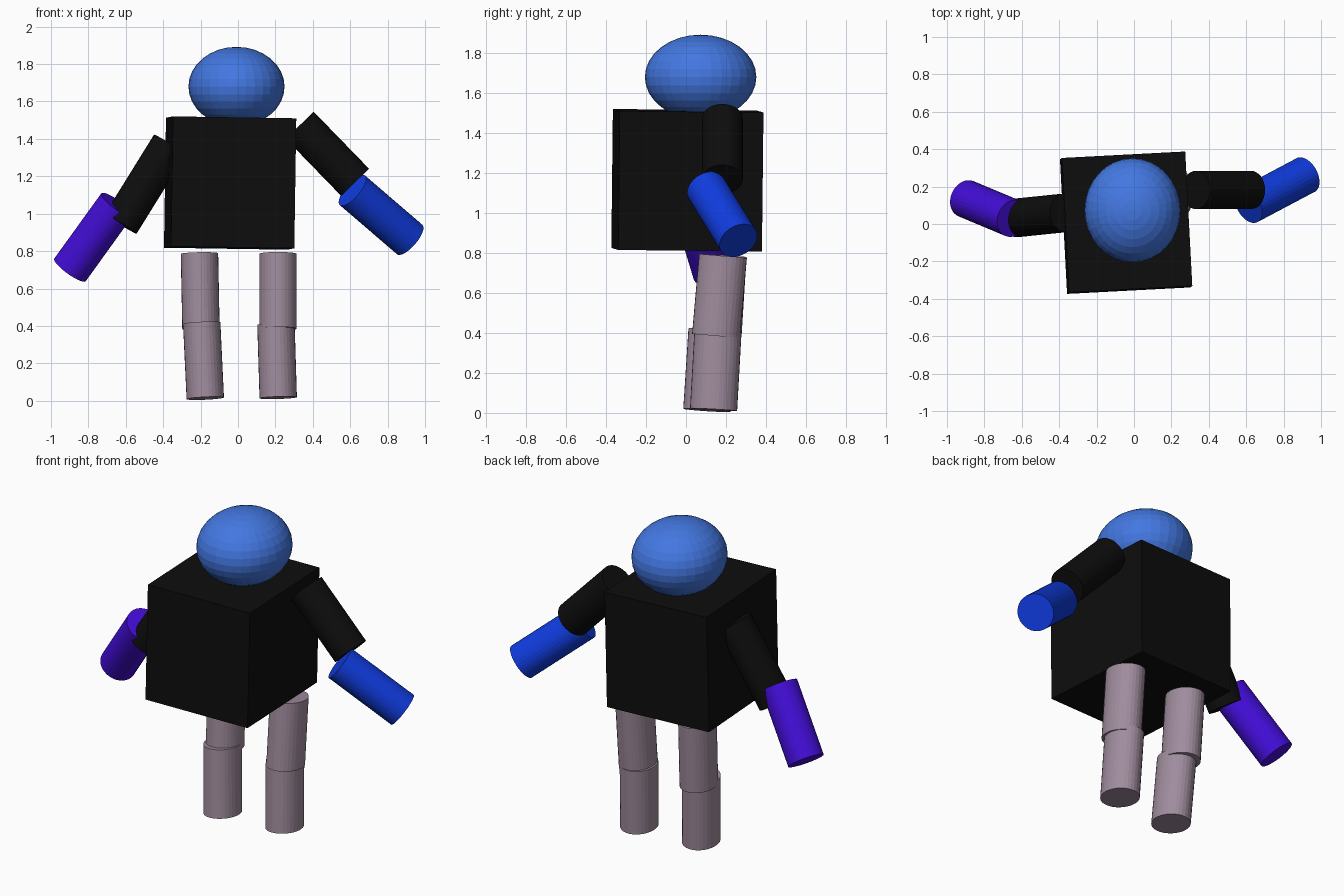
import bpy
from math import radians
from mathutils import Vector

if "Cube" in bpy.data.objects:
    bpy.data.objects.remove(bpy.data.objects["Cube"])


def material(name, color):
    m = bpy.data.materials.new(name)
    m.diffuse_color = (*color, 1.0)
    m.use_nodes = True
    m.node_tree.nodes["Principled BSDF"].inputs["Base Color"].default_value = m.diffuse_color
    return m


BLACK = material("black", (0.004, 0.004, 0.004))
HEAD_BLUE = material("soft blue", (0.056, 0.185, 0.75))
ARM_BLUE = material("deep blue", (0.005, 0.045, 0.75))
PURPLE = material("purple", (0.055, 0.004, 0.68))
MAUVE = material("grey mauve", (0.35, 0.265, 0.34))


def finish(name, mat):
    ob = bpy.context.object
    ob.name = name
    ob.data.materials.append(mat)
    return ob


def limb(name, start, end, mat, rx=0.1, ry=0.1):
    """Flat-shaded cylinder running between two joint centres."""
    a, b = Vector(start), Vector(end)
    axis = a - b
    if axis.z < 0:
        axis = -axis
    bpy.ops.mesh.primitive_cylinder_add(vertices=32, radius=1, depth=axis.length,
                                        location=(a + b) / 2)
    ob = finish(name, mat)
    ob.scale = (rx, ry, 1)
    ob.rotation_euler = Vector((0, 0, 1)).rotation_difference(axis).to_euler()
    return ob


# Torso: slightly turned box
bpy.ops.mesh.primitive_cube_add(size=1, location=(-0.042, 0.007, 1.164),
                                rotation=(radians(-0.6), radians(0.9), radians(3)))
finish("torso", BLACK).scale = (0.66, 0.72, 0.695)

# Head: squashed sphere sunk a little into the torso
bpy.ops.mesh.primitive_uv_sphere_add(segments=32, ring_count=16, radius=1,
                                     location=(-0.008, 0.073, 1.68))
finish("head", HEAD_BLUE).scale = (0.257, 0.279, 0.212)

# Arms
limb("right_upper_arm", (0.33, 0.182, 1.473), (0.626, 0.182, 1.168), BLACK, 0.104, 0.102)
limb("right_forearm", (0.612, 0.10, 1.125), (0.918, 0.262, 0.862), ARM_BLUE, 0.104, 0.102)
limb("left_upper_arm", (-0.364, 0.06, 1.37), (-0.627, 0.033, 0.946), BLACK, 0.1, 0.104)
limb("left_forearm", (-0.647, 0.03, 1.048), (-0.898, 0.135, 0.70), PURPLE, 0.104, 0.102)

# Legs: each a thigh and a shin, deeper than wide
limb("right_thigh", (0.214, 0.185, 0.785), (0.214, 0.15, 0.385), MAUVE, 0.1, 0.12)
limb("right_shin", (0.203, 0.16, 0.408), (0.215, 0.138, 0.016), MAUVE, 0.1, 0.118)
limb("left_thigh", (-0.206, 0.185, 0.787), (-0.198, 0.16, 0.385), MAUVE, 0.1, 0.118)
limb("left_shin", (-0.194, 0.13, 0.415), (-0.175, 0.104, 0.013), MAUVE, 0.1, 0.118)
